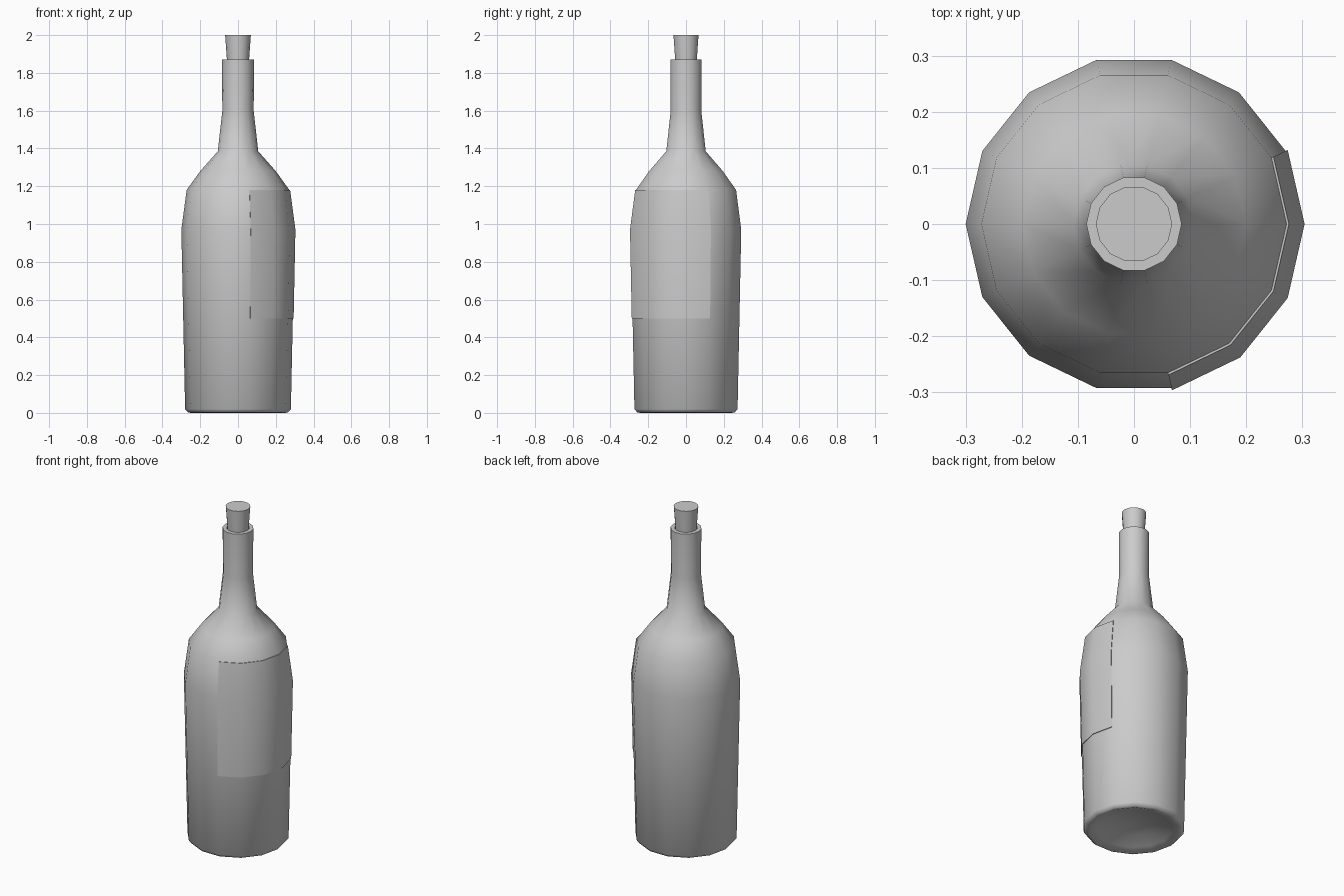
import bpy, bmesh, math

if "Cube" in bpy.data.objects:
    bpy.data.objects.remove(bpy.data.objects["Cube"])

SIDES = 14


def lathe(name, profile, sides=SIDES, angle=40):
    """Spin (radius, z) points around z; a zero radius becomes a single pole."""
    bm = bmesh.new()
    rings = []
    for r, z in profile:
        count = sides if r > 0 else 1
        rings.append([bm.verts.new((r * math.cos(math.tau * i / sides),
                                    r * math.sin(math.tau * i / sides), z))
                      for i in range(count)])
    for a, b in zip(rings, rings[1:]):
        for i in range(sides):
            j = (i + 1) % sides
            quad = [a[i % len(a)], a[j % len(a)], b[j % len(b)], b[i % len(b)]]
            bm.faces.new(list(dict.fromkeys(quad)))
    return finish(name, bm, angle)


def finish(name, bm, angle):
    bmesh.ops.recalc_face_normals(bm, faces=bm.faces)
    mesh = bpy.data.meshes.new(name)
    bm.to_mesh(mesh)
    bm.free()
    obj = bpy.data.objects.new(name, mesh)
    bpy.context.collection.objects.link(obj)
    bpy.ops.object.select_all(action='DESELECT')
    obj.select_set(True)
    bpy.context.view_layer.objects.active = obj
    bpy.ops.object.shade_smooth_by_angle(angle=math.radians(angle))
    return obj


# Bottle: hollowed base, body, shoulder, neck and open mouth
lathe("bottle", [
    (0, 0.06), (0.12, 0.045), (0.21, 0.015), (0.25, 0.0), (0.265, 0.003),
    (0.28, 0.02), (0.30, 0.97), (0.272, 1.18), (0.20, 1.28), (0.107, 1.385),
    (0.083, 1.60), (0.085, 1.87), (0.062, 1.87), (0.056, 1.80), (0, 1.80)],
    angle=60)

# Tapered cork
lathe("cork", [(0, 1.805), (0.054, 1.805), (0.068, 2.0), (0, 2.0)])

# Label: thin curved sheet wrapped over four sides of the body
bm = bmesh.new()
sheet = []
for r, z in [(0.2905, 0.50), (0.30, 0.97), (0.272, 1.18)]:
    sheet.append([[bm.verts.new(((r + t) * math.cos(math.tau * k / SIDES),
                                 (r + t) * math.sin(math.tau * k / SIDES), z))
                   for k in range(-3, 2)] for t in (-0.004, 0.004)])
for low, high in zip(sheet, sheet[1:]):
    for a, b in zip(low, high):
        for k in range(4):
            bm.faces.new((a[k], a[k + 1], b[k + 1], b[k]))
    for k in (0, 4):
        bm.faces.new((low[0][k], low[1][k], high[1][k], high[0][k]))
for inner, outer in (sheet[0], sheet[-1]):
    for k in range(4):
        bm.faces.new((inner[k], inner[k + 1], outer[k + 1], outer[k]))
finish("label", bm, 40)
